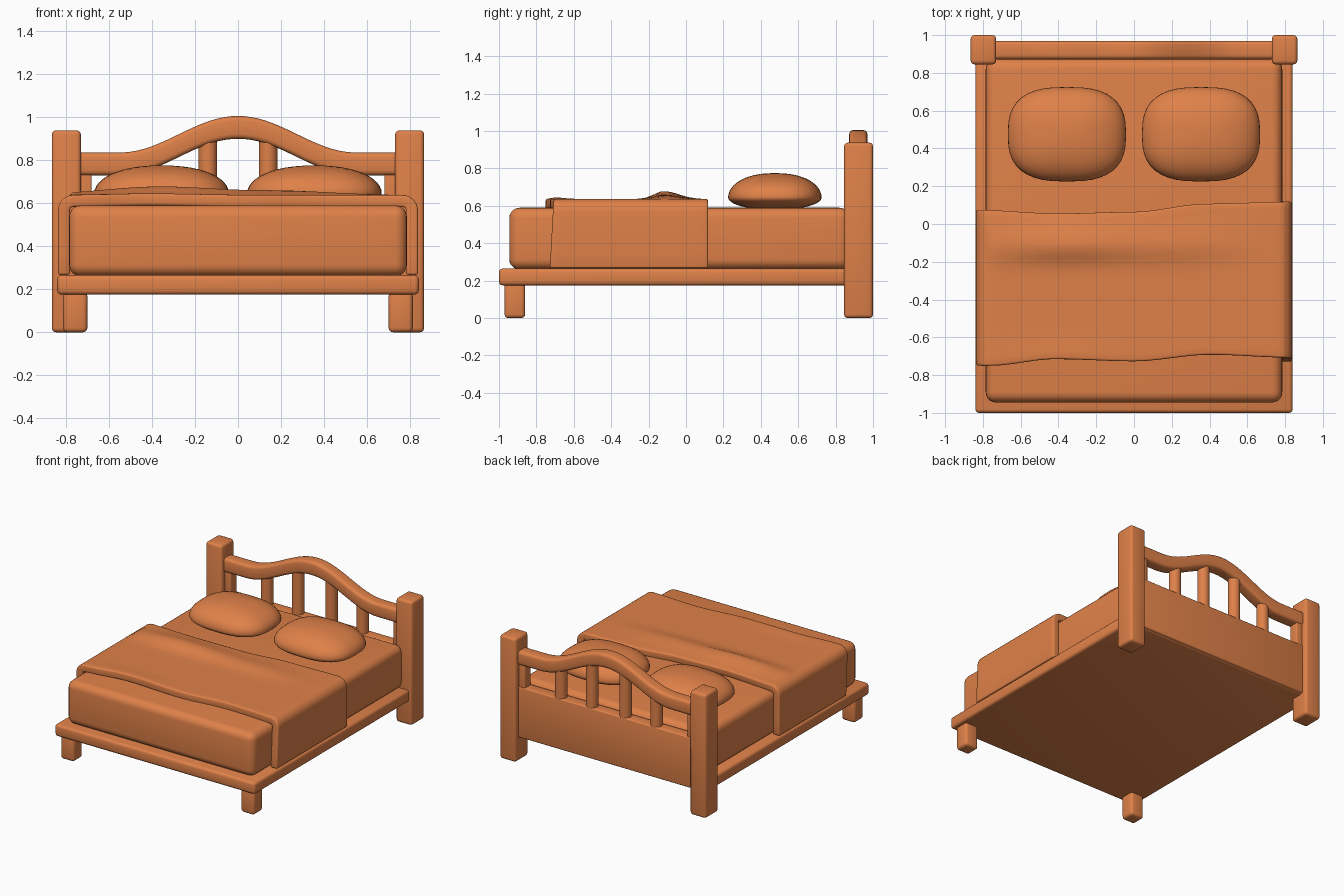
import bpy, bmesh, math

if "Cube" in bpy.data.objects:
    bpy.data.objects.remove(bpy.data.objects["Cube"])

mat = bpy.data.materials.new("warm orange")
mat.diffuse_color = (0.74, 0.22, 0.066, 1)
mat.use_nodes = True
mat.node_tree.nodes["Principled BSDF"].inputs["Base Color"].default_value = mat.diffuse_color


def finish(name, bm, bevel=0.0, segs=3, solid=0.0):
    me = bpy.data.meshes.new(name)
    bm.to_mesh(me)
    bm.free()
    ob = bpy.data.objects.new(name, me)
    bpy.context.collection.objects.link(ob)
    me.materials.append(mat)
    if solid:
        s = ob.modifiers.new("Thickness", 'SOLIDIFY')
        s.thickness = solid
        s.offset = -1
    if bevel:
        b = ob.modifiers.new("Bevel", 'BEVEL')
        b.width = bevel
        b.segments = segs
        b.limit_method = 'ANGLE'
        b.angle_limit = math.radians(40)
    bpy.ops.object.select_all(action='DESELECT')
    bpy.context.view_layer.objects.active = ob
    ob.select_set(True)
    for m in list(ob.modifiers):
        bpy.ops.object.modifier_apply(modifier=m.name)
    bpy.ops.object.shade_smooth_by_angle(angle=math.radians(40))
    return ob


def box(name, x0, x1, y0, y1, z0, z1, bevel=0.02, segs=3):
    bm = bmesh.new()
    bmesh.ops.create_cube(bm, size=1)
    for v in bm.verts:
        v.co = ((x0 + x1) / 2 + v.co.x * (x1 - x0),
                (y0 + y1) / 2 + v.co.y * (y1 - y0),
                (z0 + z1) / 2 + v.co.z * (z1 - z0))
    return finish(name, bm, bevel, segs)


def lerp_table(pts, x):
    for (xa, ya), (xb, yb) in zip(pts, pts[1:]):
        if x <= xb:
            t = max(0, (x - xa) / (xb - xa))
            t = t * t * (3 - 2 * t)
            return ya + (yb - ya) * t
    return pts[-1][1]


# Base frame and mattress
box("bed_base", -0.84, 0.84, -1.0, 0.95, 0.175, 0.265)
box("mattress", -0.785, 0.785, -0.945, 0.875, 0.26, 0.59, 0.055, 5)


def rail_mid(x):
    return 0.782 + 0.17 * (1 + math.cos(math.pi * min(1, abs(x) / 0.55))) / 2


# Posts, feet, headboard stiles and slats, mirrored
for side, s in (("left", -1), ("right", 1)):
    def pair(name, a, b, *rest):
        box(side + "_" + name, min(s * a, s * b), max(s * a, s * b), *rest)
    pair("post", 0.73, 0.865, 0.845, 1.0, 0.0, 0.938)
    pair("front_foot", 0.70, 0.812, -0.97, -0.86, 0.0, 0.19)
    pair("headboard_stile", 0.68, 0.75, 0.885, 0.96, 0.5, 0.80, 0.008)
    for k, x in (("inner", 0.14), ("outer", 0.40)):
        bm = bmesh.new()
        z0, z1 = 0.54, rail_mid(x)
        bmesh.ops.create_cone(bm, cap_ends=True, segments=20, radius1=0.043,
                              radius2=0.043, depth=z1 - z0)
        bmesh.ops.translate(bm, verts=bm.verts, vec=(s * x, 0.922, (z0 + z1) / 2))
        finish(f"{side}_{k}_slat", bm)

# Headboard lower panel
box("headboard_panel", -0.75, 0.75, 0.88, 0.965, 0.18, 0.565, 0.01)

# Arched top rail
bm = bmesh.new()
rings = []
for i in range(49):
    x = -0.75 + 1.5 * i / 48
    c = rail_mid(x)
    rings.append([bm.verts.new((x, y, c + dz)) for y, dz in
                  ((0.872, -0.053), (0.97, -0.053), (0.97, 0.053), (0.872, 0.053))])
for a, b in zip(rings, rings[1:]):
    for k in range(4):
        bm.faces.new((a[k], a[(k + 1) % 4], b[(k + 1) % 4], b[k]))
bm.faces.new(rings[0])
bm.faces.new(rings[-1][::-1])
bmesh.ops.recalc_face_normals(bm, faces=bm.faces)
finish("headboard_rail", bm, 0.022, 3)


# Pillows: squashed superellipsoids with flatter undersides
def spow(v, e):
    return math.copysign(abs(v) ** e, v)


for side, s in (("left", -1), ("right", 1)):
    bm = bmesh.new()
    bmesh.ops.create_uvsphere(bm, u_segments=40, v_segments=24, radius=1)
    for v in bm.verts:
        r = math.hypot(v.co.x, v.co.y)
        a = math.atan2(v.co.y, v.co.x)
        rr = r ** 0.88
        v.co = (s * 0.355 + 0.313 * rr * spow(math.cos(a), 0.74),
                0.475 + 0.25 * rr * spow(math.sin(a), 0.74),
                0.645 + v.co.z * (0.13 if v.co.z > 0 else 0.065))
    finish(side + "_pillow", bm)

# Blanket: draped sheet with wavy edges and a soft fold
front = [(-0.84, -0.752), (-0.75, -0.75), (-0.42, -0.715), (0, -0.727), (0.4, -0.692), (0.84, -0.708)]
back = [(-0.84, 0.075), (-0.4, 0.057), (0, 0.065), (0.38, 0.107), (0.84, 0.118)]
W, Z0, Z1, R = 0.836, 0.267, 0.637, 0.07
half = [(W, Z0), (W, 0.36), (W, 0.46)]
half += [(W - R + R * math.cos(t), Z1 - R + R * math.sin(t))
         for t in [math.pi / 2 * k / 6 for k in range(7)]]
N = 24
top = [(-(W - R) + 2 * (W - R) * k / N, Z1) for k in range(1, N)]
profile = [(-x, z) for x, z in half] + top + half[::-1]
bm = bmesh.new()
rows = []
M = 20
for j in range(M + 1):
    t = j / M
    row = []
    for x, z in profile:
        f, b = lerp_table(front, x), lerp_table(back, x)
        if abs(x) > 0.7:
            f -= 0.02 * (Z1 - z) / (Z1 - Z0) * (1 if x > 0 else -1)
        y = f + (b - f) * t
        if z > Z1 - 0.001:
            dy = y + 0.12
            wide = 0.11 if dy > 0 else 0.07
            z += (0.042 * math.exp(-(dy / wide) ** 2 - ((x + 0.36) / 0.38) ** 2)
                  + 0.018 * math.exp(-(dy / wide) ** 2 - ((x - 0.25) / 0.3) ** 2)
                  + 0.008 * math.exp(-((y + 0.7) / 0.07) ** 2 - ((x + 0.4) / 0.3) ** 2))
        row.append(bm.verts.new((x, y, z)))
    rows.append(row)
for a, b in zip(rows, rows[1:]):
    for i in range(len(profile) - 1):
        bm.faces.new((a[i], a[i + 1], b[i + 1], b[i]))
finish("blanket", bm, 0.016, 3, 0.055)
